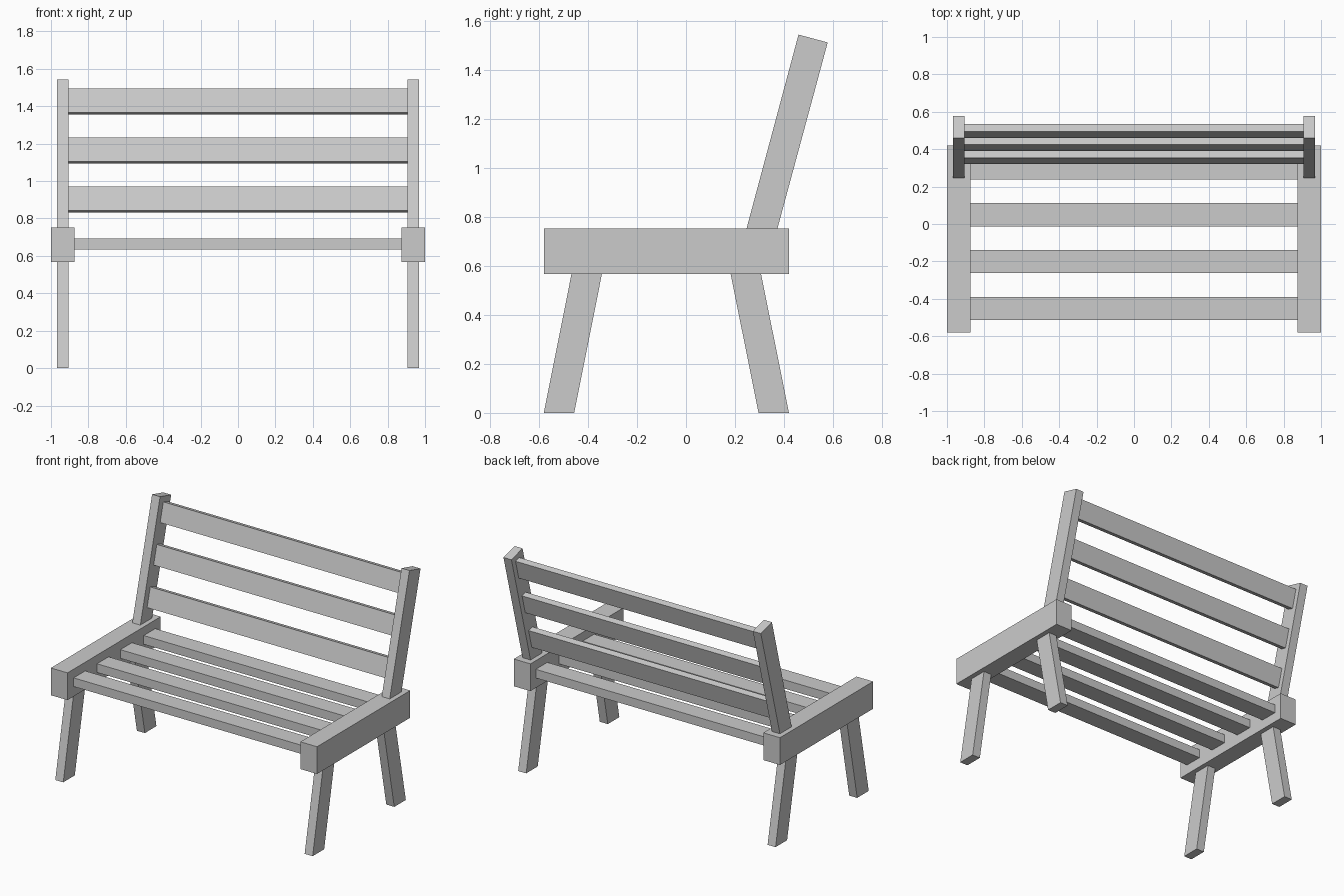
import bpy, bmesh
from math import sin, cos, radians

if "Cube" in bpy.data.objects:
    bpy.data.objects.remove(bpy.data.objects["Cube"])


def prism(name, profile, x0, x1, mirror=False):
    """Extrude a (y, z) outline along x, optionally mirrored to the other side."""
    bm = bmesh.new()
    face = bm.faces.new([bm.verts.new((x0, y, z)) for y, z in profile])
    ext = bmesh.ops.extrude_face_region(bm, geom=[face])["geom"]
    verts = [g for g in ext if isinstance(g, bmesh.types.BMVert)]
    bmesh.ops.translate(bm, verts=verts, vec=(x1 - x0, 0, 0))
    bmesh.ops.recalc_face_normals(bm, faces=bm.faces)
    mesh = bpy.data.meshes.new(name)
    bm.to_mesh(mesh)
    bm.free()
    obj = bpy.data.objects.new(name, mesh)
    bpy.context.collection.objects.link(obj)
    if mirror:
        obj.modifiers.new("Mirror", 'MIRROR').use_axis[0] = True
    return obj


def rect(y0, y1, z0, z1):
    return [(y0, z0), (y1, z0), (y1, z1), (y0, z1)]


RAIL_BOTTOM, RAIL_TOP = 0.567, 0.752
RAIL_IN, POST_IN, POST_OUT = 0.875, 0.907, 0.967

# Side rails
prism("side_rail", rect(-0.58, 0.42, RAIL_BOTTOM, RAIL_TOP), RAIL_IN, 1.0, True)

# Splayed legs
prism("front_leg", [(-0.58, 0), (-0.456, 0), (-0.343, RAIL_BOTTOM), (-0.467, RAIL_BOTTOM)],
      POST_IN, POST_OUT, True)
prism("back_leg", [(0.296, 0), (0.42, 0), (0.306, RAIL_BOTTOM), (0.182, RAIL_BOTTOM)],
      POST_IN, POST_OUT, True)

# Leaning back posts
prism("back_post", [(0.247, RAIL_TOP), (0.373, RAIL_TOP), (0.578, 1.511), (0.459, 1.543)],
      POST_IN, POST_OUT, True)

# Seat slats
for i in range(4):
    y = -0.514 + 0.2507 * i
    prism(f"seat_slat_{i + 1}", rect(y, y + 0.124, 0.634, 0.693), -RAIL_IN, RAIL_IN)

# Backrest slats, tilted with the posts
tilt = radians(15)
up_y, up_z = 0.132 * sin(tilt), 0.132 * cos(tilt)
dp_y, dp_z = 0.041 * cos(tilt), -0.041 * sin(tilt)
for i in range(3):
    y, z = 0.32 + 0.07 * i, 0.843 + 0.262 * i
    prism(f"back_slat_{i + 1}",
          [(y, z), (y + dp_y, z + dp_z), (y + dp_y + up_y, z + dp_z + up_z), (y + up_y, z + up_z)],
          -POST_IN, POST_IN)
